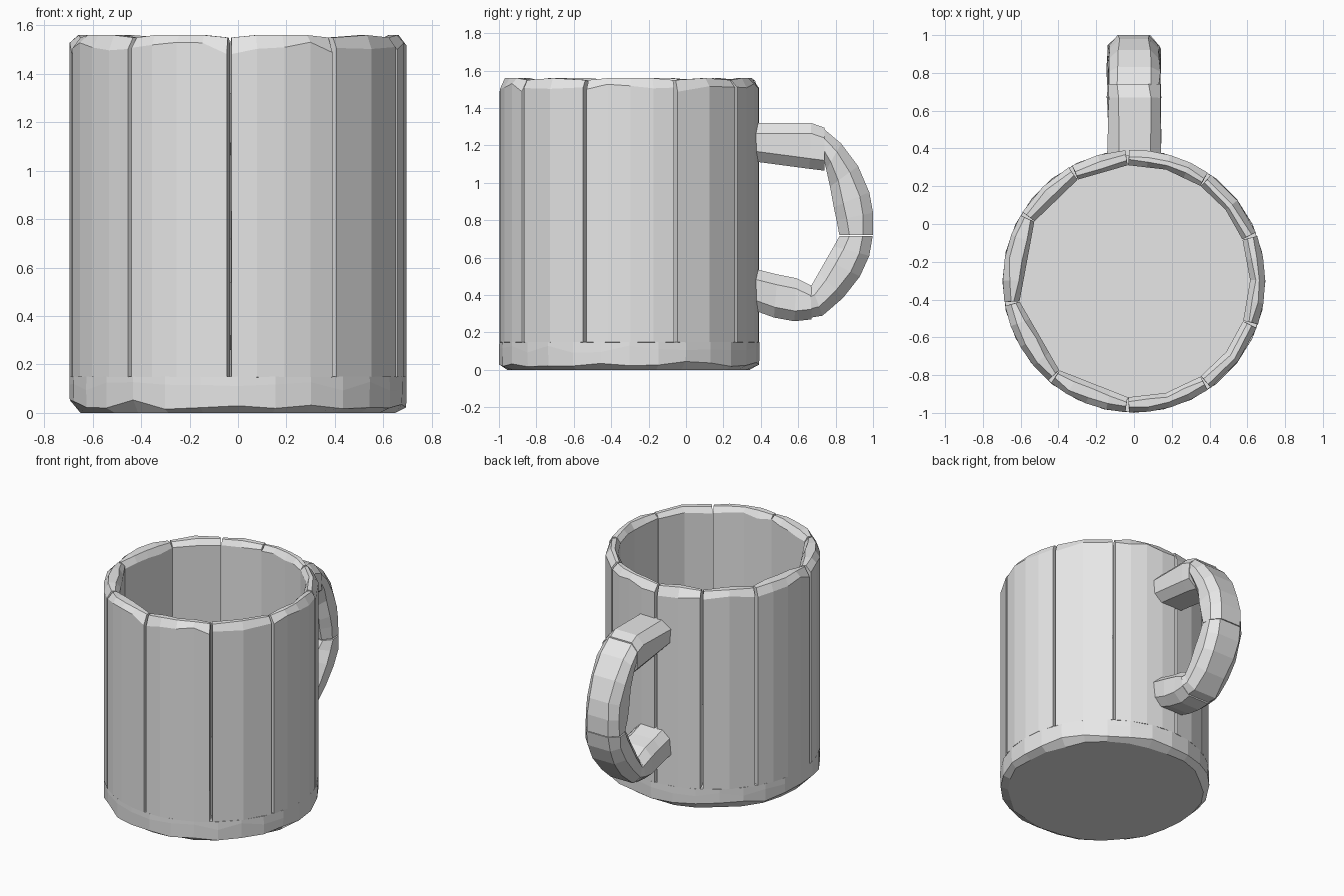
import bpy, bmesh, math, random
from mathutils import Vector

random.seed(4)
cube = bpy.data.objects.get("Cube")
if cube:
    bpy.data.objects.remove(cube, do_unlink=True)

grey = bpy.data.materials.new("plain_grey")
grey.use_nodes = True
grey.diffuse_color = (0.8, 0.8, 0.8, 1)
grey.node_tree.nodes["Principled BSDF"].inputs["Base Color"].default_value = (0.8, 0.8, 0.8, 1)

CENTRE_Y = -0.303
R_OUT, R_IN = 0.695, 0.615
TOP, BASE_TOP = 1.56, 0.15


def jitter(amount):
    return random.uniform(-amount, amount)


def polar(radius, angle, z):
    return Vector((radius * math.cos(angle), CENTRE_Y + radius * math.sin(angle), z))


def loft(name, rings, closed=False):
    """Join equal rings of points into one flat shaded solid."""
    bm = bmesh.new()
    loops = [[bm.verts.new(p) for p in ring] for ring in rings]
    n = len(loops[0])
    pairs = list(zip(loops, loops[1:]))
    for a, b in pairs:
        for i in range(n):
            j = (i + 1) % n
            bm.faces.new((a[i], a[j], b[j], b[i]))
    bm.faces.new(loops[0])
    bm.faces.new(loops[-1])
    bmesh.ops.recalc_face_normals(bm, faces=bm.faces)
    mesh = bpy.data.meshes.new(name)
    bm.to_mesh(mesh)
    bm.free()
    mesh.materials.append(grey)
    obj = bpy.data.objects.new(name, mesh)
    bpy.context.collection.objects.link(obj)
    return obj


# Base disc with a hewn lower edge
def base_ring(radius, z, dr=0.0, dz=0.0):
    n = 28
    return [polar(radius + jitter(dr), math.tau * i / n, z + jitter(dz)) for i in range(n)]


loft("base", [base_ring(0.65, 0, 0.015), base_ring(R_OUT, 0.035, 0.002, 0.02),
              base_ring(R_OUT + 0.001, 0.11, 0.001, 0.02), base_ring(R_OUT, BASE_TOP)])


# Wall staves: flat inside, rounded outside, chipped along the rim
def stave(name, start, end, flats):
    a0, a1 = math.radians(start), math.radians(end)
    steps = 2 * max(1, round((end - start) / 24))
    half = (a1 - a0) / flats / 2
    rings = []
    for k in range(steps + 1):
        t = k / steps
        a = a0 + (a1 - a0) * t
        # inner wall follows straight chords
        part = min(int(t * flats), flats - 1)
        mid = a0 + half * (2 * part + 1)
        r_in = R_IN * math.cos(half) / math.cos(a - mid)
        side = 1 if k == 0 else -1 if k == steps else 0
        chip = 0.02 if side else 0
        profile = [
            (r_in, BASE_TOP - 0.02, 0.002),
            (r_in, TOP - 0.04 + jitter(0.012), 0.002),
            (r_in + 0.025 + jitter(0.006), TOP - chip / 2, 0.008),
            (R_OUT - 0.03 + jitter(0.008), TOP - chip / 2, 0.012),
            (R_OUT, TOP - 0.045 - chip + jitter(0.018), 0.014),
            (R_OUT, BASE_TOP - 0.002, 0.014),
        ]
        rings.append([polar(r, a + side * gap, z) for r, z, gap in profile])
    loft(name, rings)


seams = [-170, -130, -93, -55, -20, 21, 55, 93, 119, 149, 190]
for i, (start, end) in enumerate(zip(seams, seams[1:])):
    stave(f"stave_{i + 1}", start, end, 2 if -93 <= start < 93 else 1)


# Handle pieces: chamfered bars, each station an outer and an inner (y, z) point
def handle_piece(name, half_width, stations):
    rings = []
    for k, (outer, inner) in enumerate(stations):
        o, n = Vector((0, *outer)), Vector((0, *inner))
        depth = (n - o).length
        down = (n - o) / depth
        c = min(0.055, depth * 0.3)
        half = [(half_width - c, 0), (half_width, c),
                (half_width, depth - c), (half_width - c, depth)]
        section = half + [(-x, d) for x, d in reversed(half)]
        rings.append([o + down * d + Vector((x + jitter(0.007), 0, 0)) for x, d in section])
    loft(name, rings)


handle_piece("handle_top", 0.138, [
    ((0.36, 1.32), (0.36, 1.115)),
    ((0.67, 1.32), (0.66, 1.075)),
    ((0.74, 1.295), (0.74, 1.065))])
handle_piece("handle_upper_curve", 0.135, [
    ((0.735, 1.29), (0.735, 1.13)),
    ((0.83, 1.21), (0.75, 1.07)),
    ((0.92, 1.09), (0.77, 0.98)),
    ((0.98, 0.95), (0.79, 0.87)),
    ((1.0, 0.84), (0.805, 0.80)),
    ((1.0, 0.72), (0.82, 0.72))])
handle_piece("handle_lower_curve", 0.14, [
    ((0.998, 0.715), (0.82, 0.715)),
    ((0.98, 0.61), (0.79, 0.66)),
    ((0.93, 0.50), (0.75, 0.59)),
    ((0.84, 0.385), (0.71, 0.52)),
    ((0.73, 0.29), (0.67, 0.45)),
    ((0.67, 0.28), (0.665, 0.44))])
handle_piece("handle_bottom", 0.138, [
    ((0.67, 0.27), (0.67, 0.45)),
    ((0.58, 0.26), (0.59, 0.49)),
    ((0.47, 0.28), (0.49, 0.51)),
    ((0.36, 0.32), (0.37, 0.54))])
